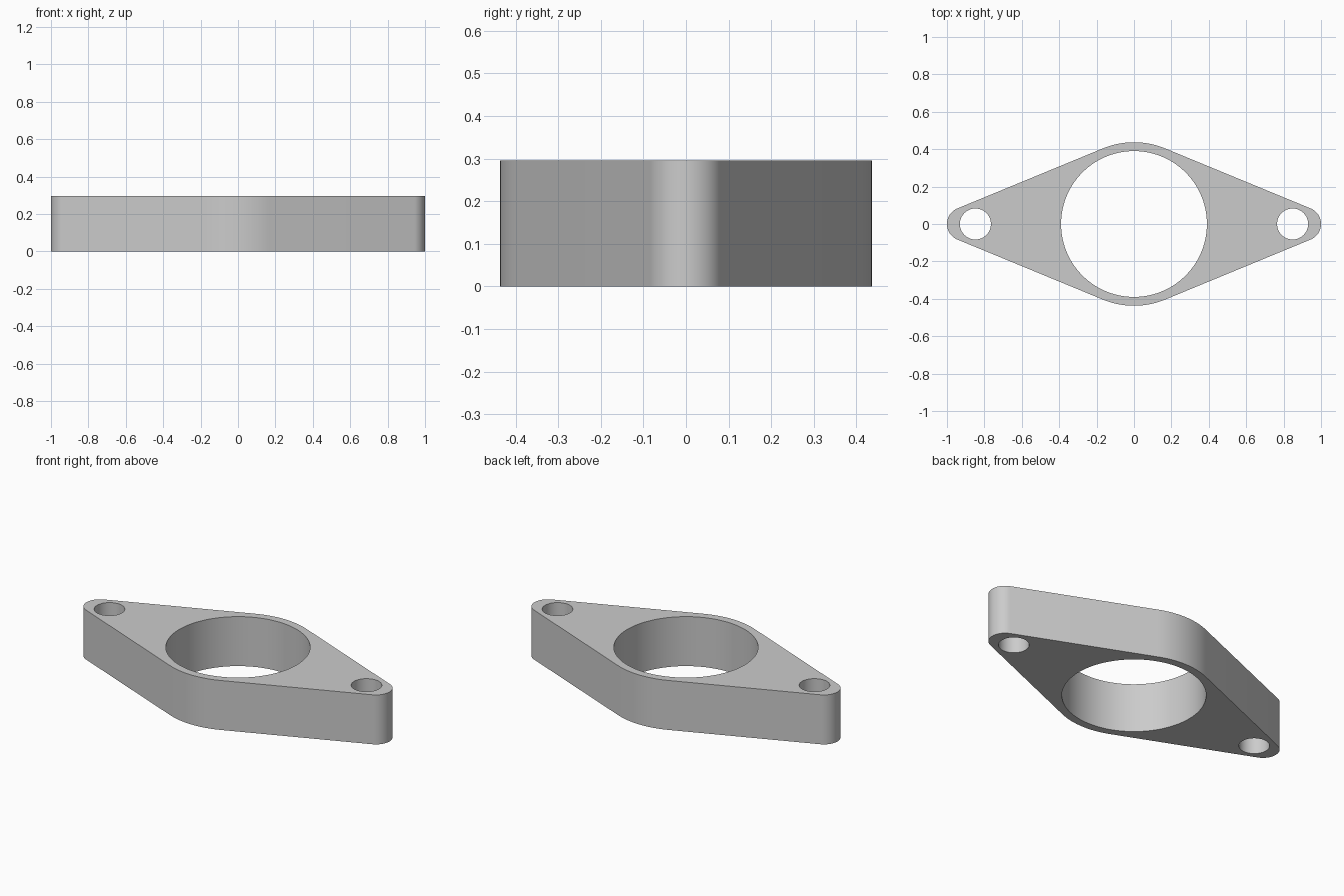
import bpy
import bmesh
from math import asin, cos, sin, pi, radians

cube = bpy.data.objects.get("Cube")
if cube:
    bpy.data.objects.remove(cube, do_unlink=True)

HEIGHT = 0.295
MID_R, BORE_R = 0.437, 0.39          # central boss and bore
END_X, END_R = 0.91, 0.09            # rounded tips
BOLT_X, BOLT_R = 0.848, 0.083        # bolt holes


def arc(cx, radius, start, end, steps):
    """Points along an arc centred on the x axis."""
    return [(cx + radius * cos(start + (end - start) * i / steps),
             radius * sin(start + (end - start) * i / steps))
            for i in range(steps + 1)]


def circle(cx, radius, steps):
    return arc(cx, radius, 0, 2 * pi, steps)[:-1]


def add_loop(bm, points):
    verts = [bm.verts.new((x, y, 0)) for x, y in points]
    for a, b in zip(verts, verts[1:] + verts[:1]):
        bm.edges.new((a, b))


# Outline: arcs joined by their common tangents
t = pi / 2 - asin((MID_R - END_R) / END_X)
outline = (arc(END_X, END_R, -t, t, 32)
           + arc(0, MID_R, t, pi - t, 24)
           + arc(-END_X, END_R, pi - t, pi + t, 32)
           + arc(0, MID_R, pi + t, 2 * pi - t, 24))

# Flange plate with bore and two bolt holes
bm = bmesh.new()
add_loop(bm, outline)
add_loop(bm, circle(0, BORE_R, 96))
for side in (-1, 1):
    add_loop(bm, circle(side * BOLT_X, BOLT_R, 48))
bmesh.ops.triangle_fill(bm, use_beauty=True, edges=bm.edges[:])
top = bmesh.ops.extrude_face_region(bm, geom=bm.faces[:], use_keep_orig=True)
bmesh.ops.translate(bm, vec=(0, 0, HEIGHT),
                    verts=[v for v in top["geom"] if isinstance(v, bmesh.types.BMVert)])
bmesh.ops.recalc_face_normals(bm, faces=bm.faces[:])
mesh = bpy.data.meshes.new("flange_plate")
bm.to_mesh(mesh)
bm.free()

# Plain grey metal
grey = bpy.data.materials.new("grey_metal")
grey.use_nodes = True
colour = (0.6, 0.6, 0.6, 1)
grey.diffuse_color = colour
grey.node_tree.nodes["Principled BSDF"].inputs["Base Color"].default_value = colour
mesh.materials.append(grey)

plate = bpy.data.objects.new("flange_plate", mesh)
bpy.context.collection.objects.link(plate)
bpy.context.view_layer.objects.active = plate
plate.select_set(True)
bpy.ops.object.shade_smooth_by_angle(angle=radians(30))
